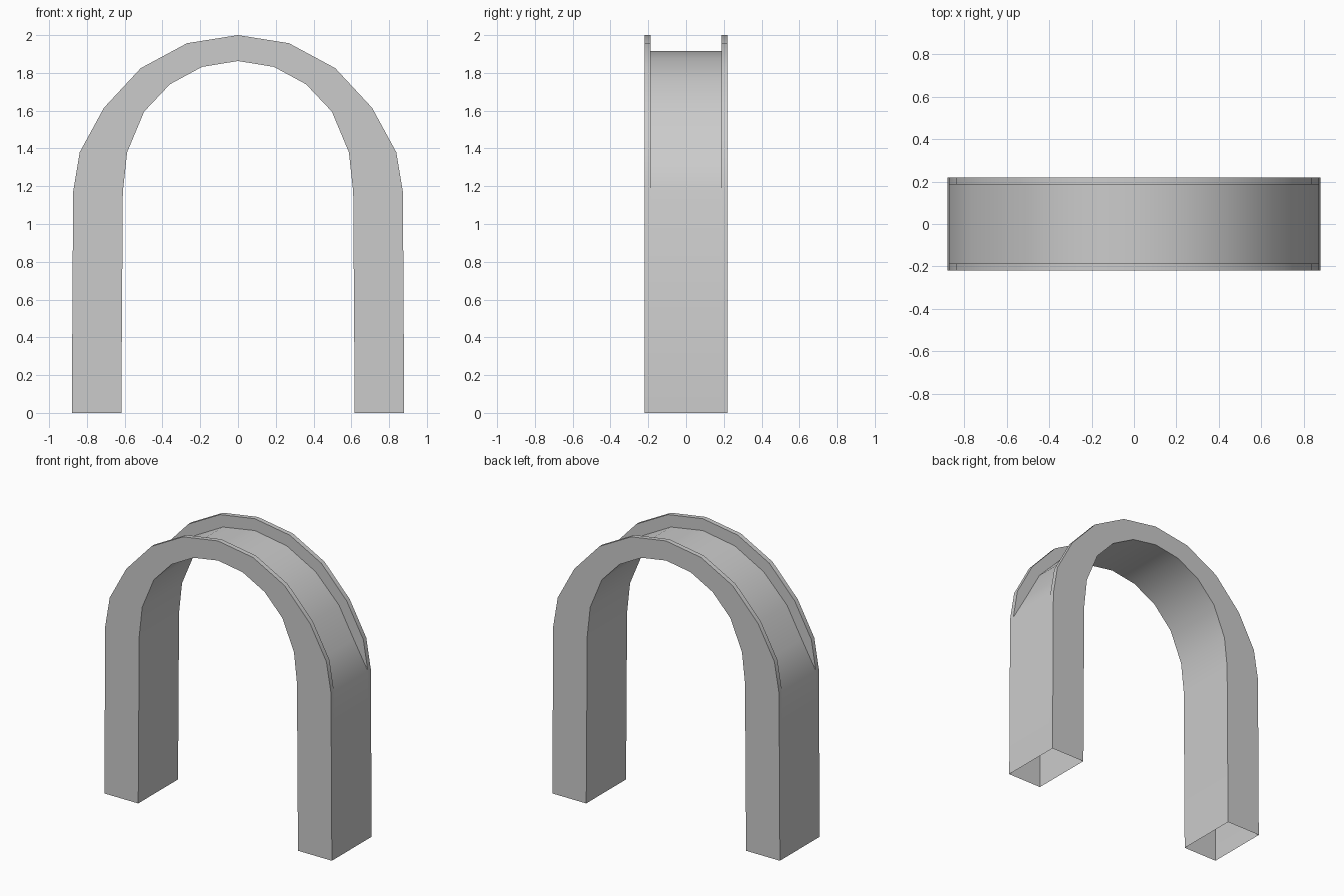
import bpy, bmesh

if "Cube" in bpy.data.objects:
    bpy.data.objects.remove(bpy.data.objects["Cube"])

# Half profile of the arch, foot to crown: outer rim, inner rim, channel floor (x, z)
OUTER = [(.88, 0), (.873, 1.17), (.838, 1.38), (.71, 1.615), (.515, 1.825), (.27, 1.957), (0, 2)]
INNER = [(.618, 0), (.61, 1.17), (.587, 1.38), (.497, 1.595), (.36, 1.74), (.19, 1.832), (0, 1.863)]
FLOOR = [(.88, 0), (.873, 1.17), (.765, 1.36), (.65, 1.57), (.47, 1.755), (.247, 1.876), (0, 1.917)]
HALF_DEPTH, FLANGE_INSIDE = .22, .187


def section(outer, inner, floor, side):
    """Closed U-shaped cross-section at one station of the arch."""
    d, f = HALF_DEPTH, FLANGE_INSIDE
    pts = [(inner, -d), (inner, d), (outer, d), (outer, f),
           (floor, f), (floor, -f), (outer, -f), (outer, -d)]
    return [(side * p[0], y, p[1]) for p, y in pts]


# Run the stations from the left foot over the crown to the right foot
half = list(zip(OUTER, INNER, FLOOR))
stations = [section(*s, -1) for s in half] + [section(*s, 1) for s in half[-2::-1]]

# Arch shell: bridge neighbouring sections, leave the feet open underneath
bm = bmesh.new()
rings = [[bm.verts.new(p) for p in s] for s in stations]
for a, b in zip(rings, rings[1:]):
    for i in range(8):
        j = (i + 1) % 8
        bm.faces.new((a[i], a[j], b[j], b[i]))

# The channel fades out at the legs, so weld its walls there
bmesh.ops.remove_doubles(bm, verts=bm.verts, dist=.0005)
bmesh.ops.recalc_face_normals(bm, faces=bm.faces)

mesh = bpy.data.meshes.new("arch")
bm.to_mesh(mesh)
bm.free()
arch = bpy.data.objects.new("arch", mesh)
bpy.context.collection.objects.link(arch)

# Soft rounding along the curve, crisp long edges
bpy.context.view_layer.objects.active = arch
arch.select_set(True)
bpy.ops.object.shade_smooth_by_angle(angle=.6)
